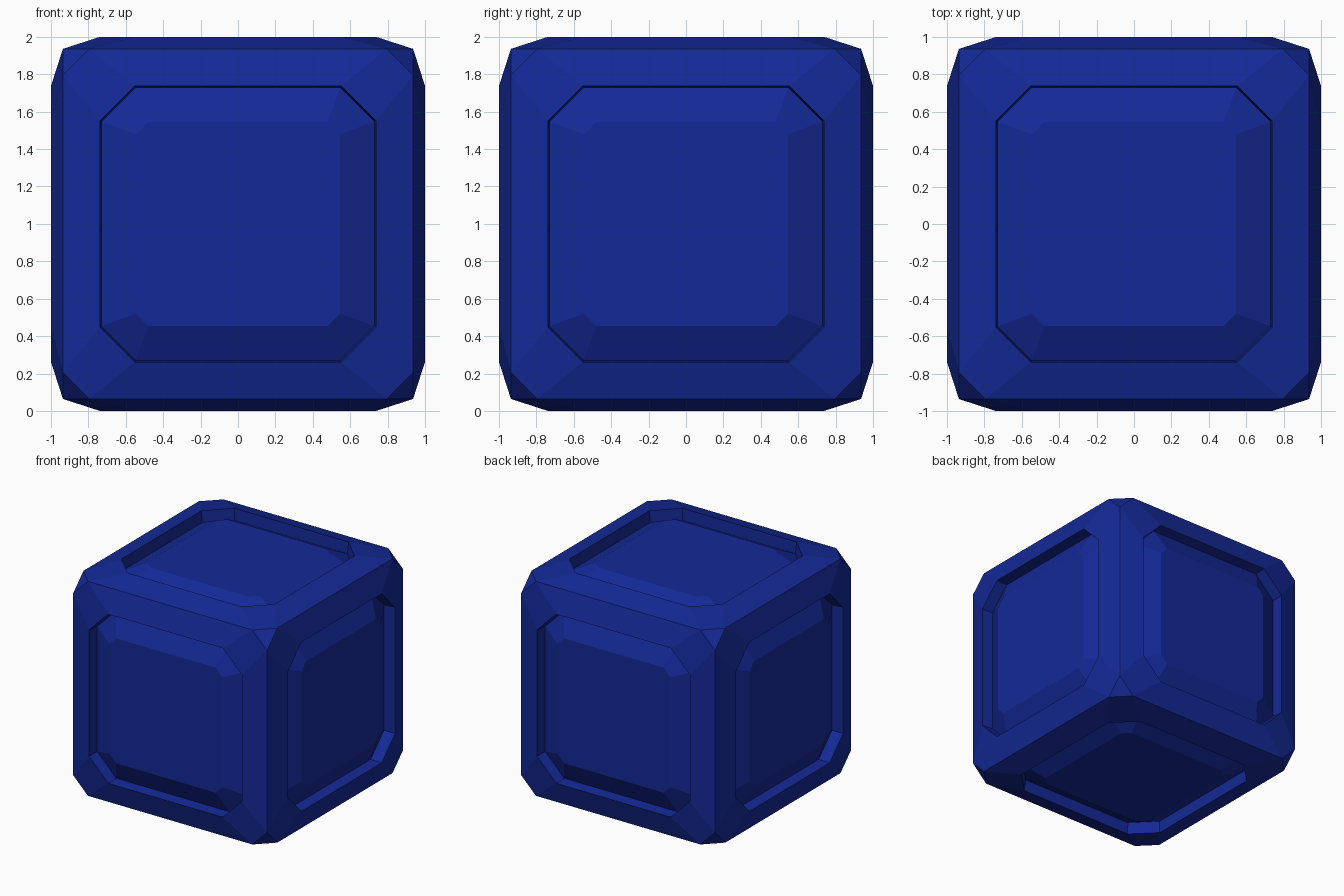
import bpy, bmesh
from math import radians
from mathutils import Matrix, Vector

if "Cube" in bpy.data.objects:
    bpy.data.objects.remove(bpy.data.objects["Cube"])

# Octagon rings of one crate side, outside to inside: (half width, corner start, height)
RINGS = [
    (0.936, 0.795, 0.936),   # cube edge
    (0.738, 0.552, 1.0),     # raised rim of the frame
    (0.730, 0.546, 0.9),     # bottom of the groove
    (0.545, 0.480, 0.995),   # raised centre panel
]


def octagon(a, b, h):
    return [Vector((x, y, h)) for x, y in (
        (a, -b), (a, b), (b, a), (-b, a), (-a, b), (-a, -b), (-b, -a), (b, -a))]


def add_side(bm, rot):
    rings = [[bm.verts.new(rot @ p) for p in octagon(*r)] for r in RINGS]
    for outer, inner in zip(rings, rings[1:]):
        for i in range(8):
            j = (i + 1) % 8
            bm.faces.new((outer[i], outer[j], inner[j], inner[i]))
    bm.faces.new(rings[-1])


bm = bmesh.new()

# Six identical sides
for k in range(4):
    add_side(bm, Matrix.Rotation(radians(90 * k), 3, 'X'))
for angle in (90, -90):
    add_side(bm, Matrix.Rotation(radians(angle), 3, 'Y'))
bmesh.ops.remove_doubles(bm, verts=bm.verts, dist=0.001)

# Triangular caps on the eight corners
bmesh.ops.holes_fill(bm, edges=[e for e in bm.edges if e.is_boundary], sides=3)
bmesh.ops.recalc_face_normals(bm, faces=bm.faces)
bmesh.ops.translate(bm, verts=bm.verts, vec=(0, 0, 1))

mesh = bpy.data.meshes.new("panelled_cube")
bm.to_mesh(mesh)
bm.free()
cube = bpy.data.objects.new("panelled_cube", mesh)
bpy.context.collection.objects.link(cube)

# Deep blue finish
blue = bpy.data.materials.new("deep_blue")
blue.diffuse_color = (0.007, 0.022, 0.31, 1)
blue.use_nodes = True
blue.node_tree.nodes["Principled BSDF"].inputs["Base Color"].default_value = blue.diffuse_color
mesh.materials.append(blue)
